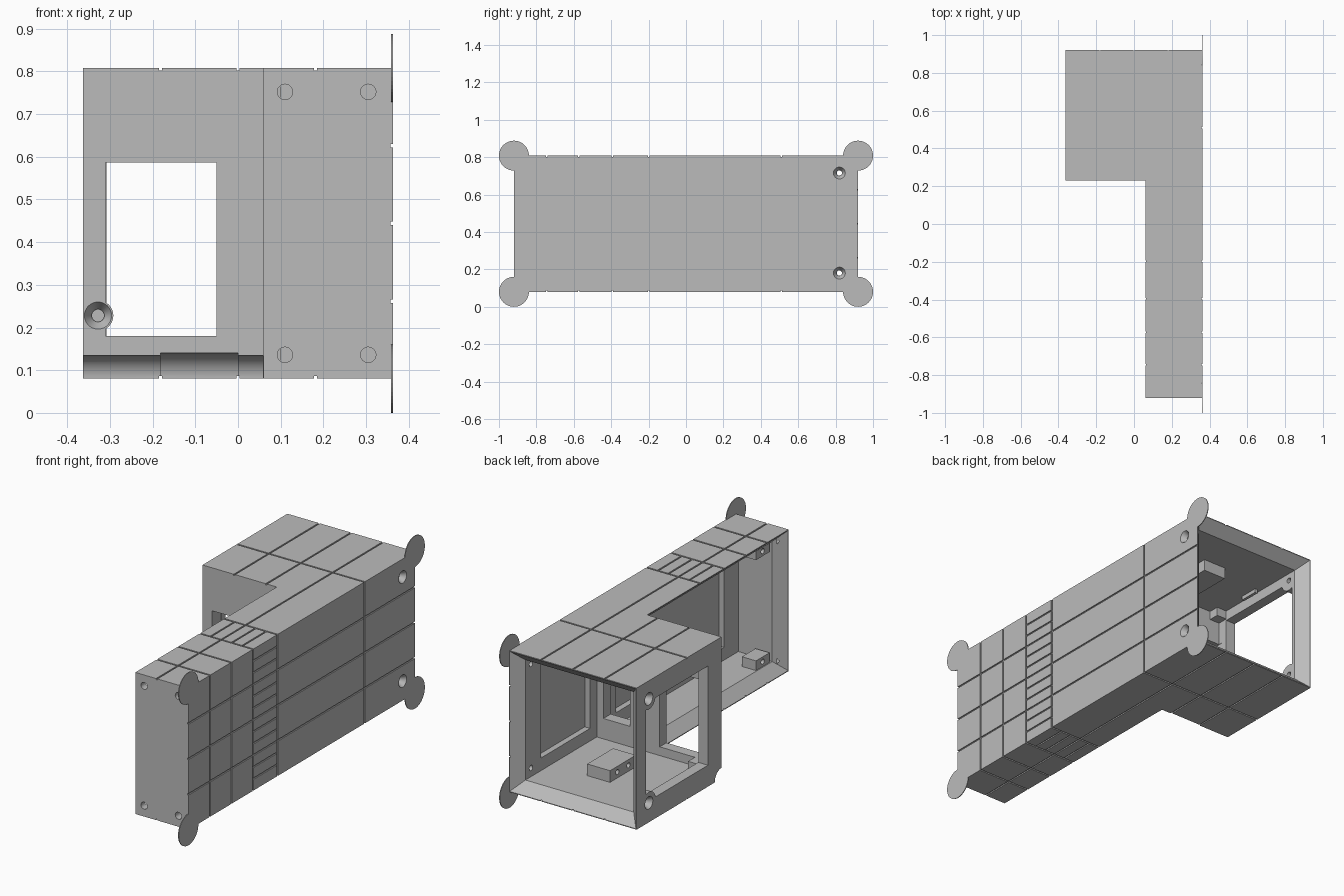
import bpy, bmesh, math
from mathutils import Vector, Matrix

old = bpy.data.objects.get("Cube")
if old:
    bpy.data.objects.remove(old, do_unlink=True)

grey = bpy.data.materials.new("plain grey")
grey.use_nodes = True
colour = (0.5, 0.5, 0.5, 1)
grey.diffuse_color = colour
grey.node_tree.nodes["Principled BSDF"].inputs["Base Color"].default_value = colour

# Main dimensions
X, Y, BOT, TOP = 0.363, 0.92, 0.08, 0.808
ARM, FRONT, T = 0.06, 0.23, 0.055
MID = (BOT + TOP) / 2
OUT = 0.02


def corners(x0, x1, y0, y1, z0, z1):
    return [(x, y, z) for x in (x0, x1) for y in (y0, y1) for z in (z0, z1)]


def hull(bm, points):
    verts = [bm.verts.new(p) for p in points]
    bmesh.ops.convex_hull(bm, input=verts)


def box(bm, *size):
    hull(bm, corners(*size))


def cone(bm, start, direction, r1, r2, length, sides=32):
    d = Vector(direction)
    turn = d.to_track_quat('Z', 'Y').to_matrix().to_4x4()
    place = Matrix.Translation(Vector(start) + d * length / 2) @ turn
    bmesh.ops.create_cone(bm, cap_ends=True, segments=sides, radius1=r1,
                          radius2=r2, depth=length, matrix=place)


def make(name, bm):
    bmesh.ops.recalc_face_normals(bm, faces=bm.faces[:])
    mesh = bpy.data.meshes.new(name)
    bm.to_mesh(mesh)
    bm.free()
    obj = bpy.data.objects.new(name, mesh)
    bpy.context.collection.objects.link(obj)
    mesh.materials.append(grey)
    return obj


def cut(target, bm):
    tool = make("cutter", bm)
    tool.hide_render = True
    mod = target.modifiers.new("cut", 'BOOLEAN')
    mod.operation, mod.solver, mod.object = 'DIFFERENCE', 'EXACT', tool
    mod.use_self = True
    bpy.context.view_layer.objects.active = target
    bpy.ops.object.modifier_apply(modifier=mod.name)
    bpy.data.objects.remove(tool, do_unlink=True)


# L-shaped body, extruded from its plan
bm = bmesh.new()
plan = [(ARM, -Y), (X, -Y), (X, Y), (-X, Y), (-X, FRONT), (ARM, FRONT)]
face = bm.faces.new([bm.verts.new((x, y, BOT)) for x, y in plan])
raised = bmesh.ops.extrude_face_region(bm, geom=[face])["geom"]
bmesh.ops.translate(bm, vec=(0, 0, TOP - BOT),
                    verts=[v for v in raised if isinstance(v, bmesh.types.BMVert)])
body = make("enclosure_body", bm)

# Hollow box with a bevelled rear mouth
inx, lo, hi = X - T, BOT + T, TOP - T
bm = bmesh.new()
box(bm, -inx, inx, FRONT + T, Y - T + 0.01, lo, hi)
cut(body, bm)
bm = bmesh.new()
e = 0.002
hull(bm, corners(-inx, inx, Y - T, Y - T, lo, hi)
     + corners(-X + e, X - e, Y + e, Y + e, BOT + e, TOP - e))
cut(body, bm)

# Hollow arm with a bevelled open side
bm = bmesh.new()
box(bm, ARM + T - 0.01, inx, -Y + T, FRONT - 0.005, lo, hi)
cut(body, bm)
bm = bmesh.new()
hull(bm, corners(ARM + T, ARM + T, -Y + T, FRONT - 0.005, lo, hi)
     + corners(ARM - e, ARM - e, -Y + e, FRONT - 0.005, BOT + e, TOP - e))
cut(body, bm)

# Recesses inside the long wall and passage between arm and box
bm = bmesh.new()
for y0, y1 in ((-0.75, 0.13), (0.34, 0.74)):
    box(bm, inx - 0.01, inx + 0.03, y0, y1, 0.2, 0.69)
box(bm, 0.12, 0.27, FRONT - 0.03, FRONT + T + 0.02, 0.24, 0.65)
cut(body, bm)

# Front and side windows, leaving round ears for the screws
side_holes = [(0.82, 0.18), (0.82, 0.715)]
front_hole = (-0.328, 0.228)
bm = bmesh.new()
box(bm, -0.31, -0.05, FRONT - OUT, FRONT + T + OUT, 0.18, 0.587)
window = make("front_window_tool", bm)
bm = bmesh.new()
cone(bm, (front_hole[0], FRONT - 0.1, front_hole[1]), (0, 1, 0), 0.036, 0.036, 0.3)
cut(window, bm)
bm = bmesh.new()
box(bm, -X - OUT, -inx + OUT, 0.34, 0.845, 0.19, 0.7)
side_window = make("side_window_tool", bm)
bm = bmesh.new()
for y, z in side_holes:
    cone(bm, (-X - 0.1, y, z), (1, 0, 0), 0.055, 0.055, 0.3)
cut(side_window, bm)
for tool in (window, side_window):
    bm = bmesh.new()
    bm.from_mesh(tool.data)
    cut(body, bm)
    bpy.data.objects.remove(tool, do_unlink=True)

# Hinge hollow along the lower front edge of the box
bm = bmesh.new()
cone(bm, (-X - OUT, FRONT, BOT), (1, 0, 0), T, T, X + OUT + ARM - 0.001, 48)
cone(bm, (-X / 2, FRONT, BOT), (1, 0, 0), T + 0.005, T + 0.005, X / 2, 48)
cut(body, bm)

# Screw holes: countersunk on the sides and box front, plain on the arm front
bm = bmesh.new()


def countersink(start, d):
    start = Vector(start) - Vector(d) * 0.002
    cone(bm, start, d, 0.033, 0.015, 0.03)
    cone(bm, start + Vector(d) * 0.02, d, 0.014, 0.014, 0.06)


for y, z in side_holes:
    countersink((X, y, z), (-1, 0, 0))
    countersink((-X, y, z), (1, 0, 0))
countersink((front_hole[0], FRONT, front_hole[1]), (0, 1, 0))
for x in (0.11, 0.305):
    for z in (0.136, 0.752):
        cone(bm, (x, -Y - OUT, z), (0, 1, 0), 0.018, 0.018, OUT + 0.04)
cut(body, bm)

# Panel grooves on the long wall, top and bottom
W, D = 0.004, 0.006
seams = [-0.745, -0.573, -0.395, -0.198, 0.51]
bm = bmesh.new()
for i in range(1, 12):
    z = BOT + (TOP - BOT) * i / 12
    y0, y1 = (-Y - OUT, Y + OUT) if i % 3 == 0 else (seams[2], seams[3])
    box(bm, X - D, X + OUT, y0, y1, z - W, z + W)
for y in seams:
    box(bm, X - D, X + OUT, y - W, y + W, BOT - OUT, TOP + OUT)
cut(body, bm)
for z0, z1 in ((TOP - D, TOP + OUT), (BOT - OUT, BOT + D)):
    bm = bmesh.new()
    for y in seams:
        left = -X - OUT if y > FRONT else ARM - OUT
        box(bm, left, X + OUT, y - W, y + W, z0, z1)
    for x, y0 in ((-X / 2, FRONT - OUT), (0, FRONT - OUT), (X / 2, -Y - OUT)):
        box(bm, x - W, x + W, y0, Y + OUT, z0, z1)
    for x in (0.12, 0.24, 0.3):
        box(bm, x - W, x + W, seams[2], seams[3], z0, z1)
    cut(body, bm)

# Corner discs lying in the plane of the long wall
for y, end in ((-Y, "front"), (Y, "rear")):
    for z, level in ((BOT, "lower"), (TOP, "upper")):
        bm = bmesh.new()
        cone(bm, (X - 0.004, y, z), (1, 0, 0), 0.08, 0.08, 0.004, 48)
        make(f"{level}_{end}_disc", bm)

# Mounting blocks, mirrored between floor and ceiling
blocks = {"arm_block": (0.12, 0.2, -0.85, -0.74, 0.05),
          "box_block": (-0.03, 0.1, 0.45, 0.66, 0.06),
          "rib": (-0.29, -0.275, 0.5, 0.6, 0.02),
          "front_block": (-0.31, -0.25, 0.28, 0.34, 0.045)}
for name, (x0, x1, y0, y1, h) in blocks.items():
    for level, sign in (("lower", -1), ("upper", 1)):
        wall = MID + sign * (hi - lo) / 2
        bm = bmesh.new()
        box(bm, x0, x1, y0, y1, wall + sign * 0.005, wall - sign * h)
        block = make(f"{level}_{name}", bm)
        if name in ("arm_block", "box_block"):
            bm = bmesh.new()
            for y in ((y0 + y1) / 2,) if name == "arm_block" else (0.51, 0.6):
                cone(bm, (x0 - OUT, y, wall - sign * h / 2), (1, 0, 0), 0.013, 0.013, 0.08, 20)
            cut(block, bm)

bpy.ops.object.select_all(action='DESELECT')
body.select_set(True)
bpy.context.view_layer.objects.active = body
bpy.ops.object.shade_smooth_by_angle(angle=math.radians(30))
